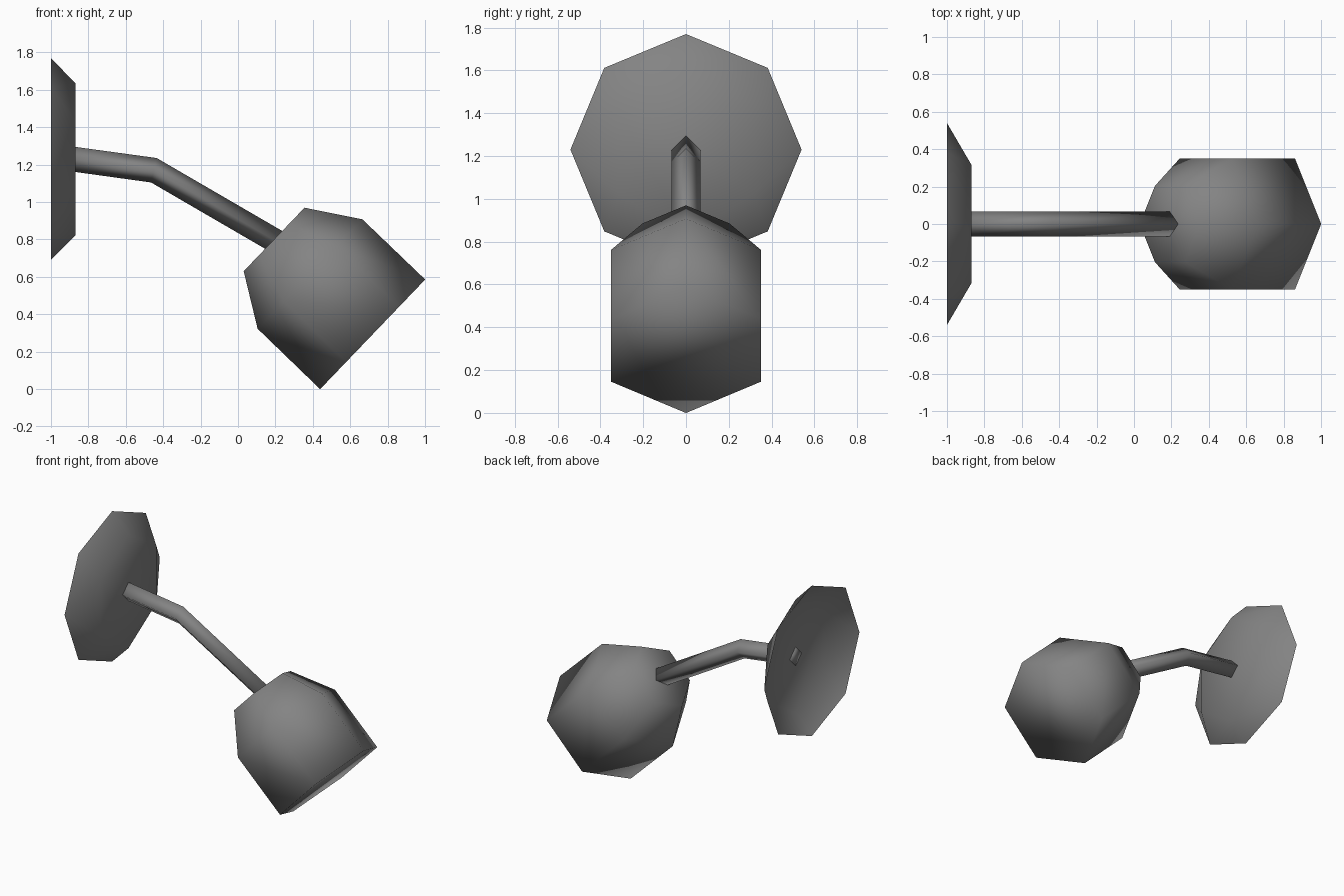
import bpy, bmesh, math
from mathutils import Vector

if "Cube" in bpy.data.objects:
    bpy.data.objects.remove(bpy.data.objects["Cube"])

metal = bpy.data.materials.new("dark grey metal")
metal.diffuse_color = (0.23, 0.23, 0.23, 1)
metal.use_nodes = True
metal.node_tree.nodes["Principled BSDF"].inputs["Base Color"].default_value = metal.diffuse_color


def ring(centre, up, n, ry, ru):
    """n-sided ring around centre, first corner along 'up', width along y."""
    c, u, y = Vector(centre), Vector(up).normalized(), Vector((0, 1, 0))
    return [c + u * ru * math.cos(2 * math.pi * i / n) + y * ry * math.sin(2 * math.pi * i / n)
            for i in range(n)]


def finish(name, bm):
    bmesh.ops.recalc_face_normals(bm, faces=bm.faces)
    for f in bm.faces:
        f.smooth = True
    me = bpy.data.meshes.new(name)
    bm.to_mesh(me)
    bm.free()
    me.materials.append(metal)
    bpy.context.collection.objects.link(bpy.data.objects.new(name, me))


def loft(name, rings):
    bm = bmesh.new()
    loops = [[bm.verts.new(p) for p in r] for r in rings]
    for a, b in zip(loops, loops[1:]):
        for i in range(len(a)):
            j = (i + 1) % len(a)
            bm.faces.new((a[i], a[j], b[j], b[i]))
    bm.faces.new(loops[0])
    bm.faces.new(loops[-1])
    finish(name, bm)


# Wall plate: octagonal open back tapering to a narrower six-sided front
bm = bmesh.new()
for p in (ring((-1, 0, 1.23), (0, 0, 1), 8, 0.54, 0.54)
          + ring((-0.87, 0, 1.228), (0, 0, 1), 6, 0.367, 0.407)):
    bm.verts.new(p)
bmesh.ops.convex_hull(bm, input=bm.verts)
back = [f for f in bm.faces if all(v.co.x < -0.99 for v in f.verts)]
bmesh.ops.delete(bm, geom=back, context='FACES')
finish("wall_plate", bm)

# Bent arm with a diamond section
loft("arm", [
    ring((-0.872, 0, 1.228), (0, 0, 1), 4, 0.067, 0.067),
    ring((-0.45, 0, 1.17), (0.03, 0, 0.13), 4, 0.067, 0.067),
    ring((0.192, 0, 0.797), (0.69, 0, 0.72), 4, 0.067, 0.066),
])

# Six-sided tilted lamp head
tilt = (0.69, 0, 0.72)
loft("lamp_head", [
    ring((0.193, 0, 0.80), tilt, 6, 0.235, 0.235),
    ring((0.385, 0, 0.615), tilt, 6, 0.405, 0.405),
    ring((0.72, 0, 0.2925), tilt, 6, 0.405, 0.406),
])
